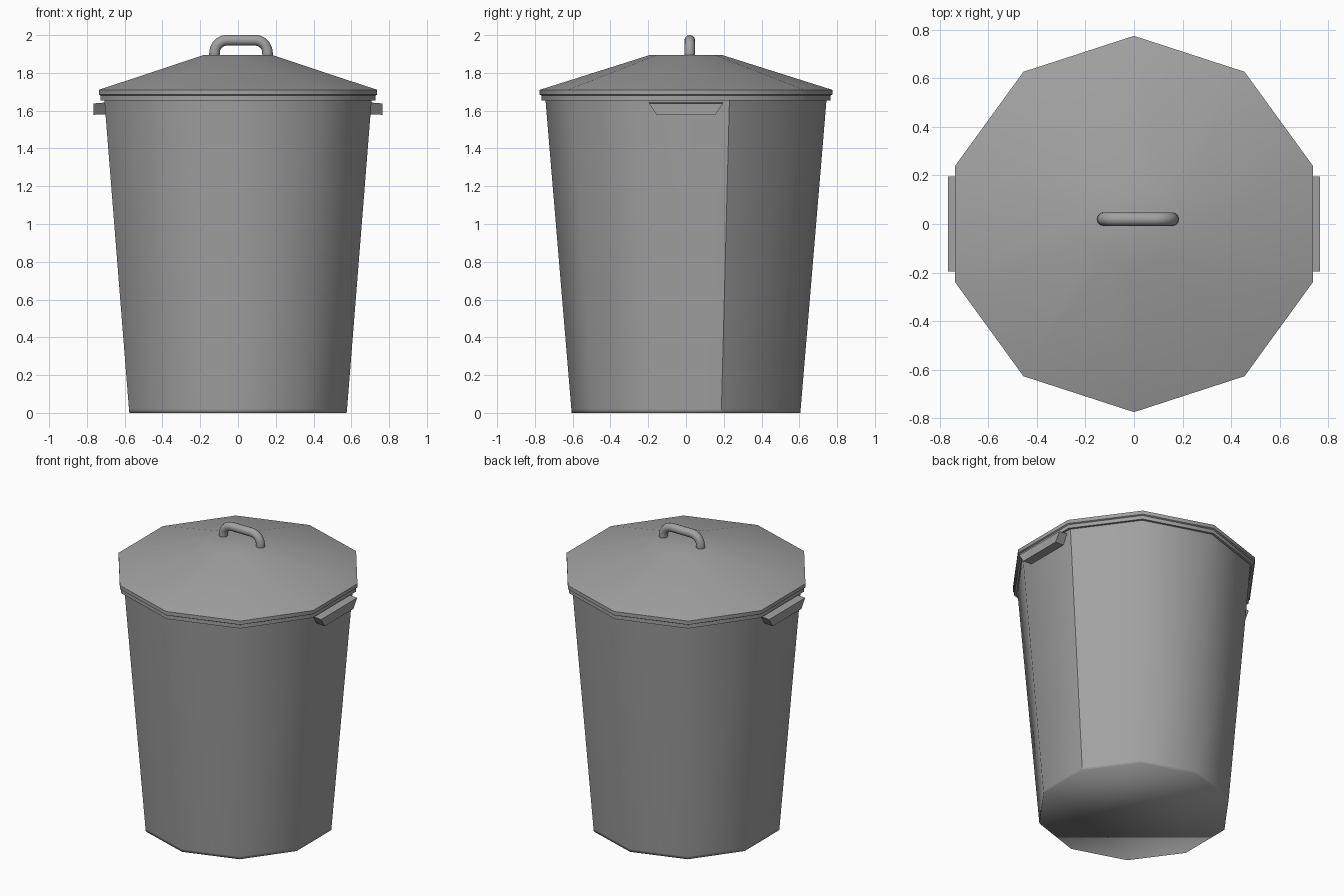
import bpy, bmesh, math
from mathutils import Vector

cube = bpy.data.objects.get("Cube")
if cube:
    bpy.data.objects.remove(cube, do_unlink=True)

SIDES = 10

metal = bpy.data.materials.new("grey metal")
metal.use_nodes = True
GREY = (0.36, 0.36, 0.36, 1)
metal.diffuse_color = GREY
metal.node_tree.nodes["Principled BSDF"].inputs["Base Color"].default_value = GREY


def finish(name, bm):
    """Turn a bmesh into a smooth-shaded grey object."""
    bmesh.ops.recalc_face_normals(bm, faces=bm.faces)
    for f in bm.faces:
        f.smooth = True
    mesh = bpy.data.meshes.new(name)
    bm.to_mesh(mesh)
    bm.free()
    mesh.materials.append(metal)
    obj = bpy.data.objects.new(name, mesh)
    bpy.context.collection.objects.link(obj)
    return obj


def lathe(name, profile, sharp_rings=(), seam=None):
    """Ten-sided closed shell from (radius, height) points, capped at both ends."""
    bm = bmesh.new()
    rings = []
    for r, z in profile:
        angles = [math.radians(18 + 360 * k / SIDES) for k in range(SIDES)]
        rings.append([bm.verts.new((r * math.cos(a), r * math.sin(a), z)) for a in angles])
    for a, b in zip(rings, rings[1:]):
        for k in range(SIDES):
            n = (k + 1) % SIDES
            bm.faces.new((a[k], a[n], b[n], b[k]))
    bm.faces.new(rings[0])
    bm.faces.new(rings[-1])
    for i in sharp_rings:
        for k in range(SIDES):
            bm.edges.get((rings[i][k], rings[i][k - 1])).smooth = False
    if seam is not None:
        for i in range(seam):
            bm.edges.get((rings[i][0], rings[i + 1][0])).smooth = False
    return finish(name, bm)


# Tapered bin body: outer wall, rim, inner wall and floor
lathe("bin_body",
      [(0.605, 0), (0.607, 0.02), (0.745, 1.67), (0.72, 1.67), (0.58, 0.04)],
      sharp_rings=(2, 3, 4), seam=2)

# Sloped lid with a stepped lip that overhangs the rim
lathe("lid",
      [(0.19, 1.895), (0.775, 1.71), (0.775, 1.685), (0.766, 1.68),
       (0.766, 1.655), (0.75, 1.655), (0.75, 1.685), (0.19, 1.86)],
      sharp_rings=(1, 2, 3, 4, 5, 6))


# Bent tube handle on the lid
def tube(name, path, radius, segments=12):
    bm = bmesh.new()
    rings = []
    for i, p in enumerate(path):
        t = (path[min(i + 1, len(path) - 1)] - path[max(i - 1, 0)]).normalized()
        across = Vector((0, 1, 0))
        up = t.cross(across)
        ring = []
        for k in range(segments):
            a = math.tau * k / segments
            ring.append(bm.verts.new(p + radius * (math.cos(a) * across + math.sin(a) * up)))
        rings.append(ring)
    for a, b in zip(rings, rings[1:]):
        for k in range(segments):
            n = (k + 1) % segments
            bm.faces.new((a[k], a[n], b[n], b[k]))
    bm.faces.new(rings[0])
    bm.faces.new(rings[-1])
    return finish(name, bm)


MID_X, HALF, TOP, BEND, TUBE = 0.016, 0.14, 1.973, 0.065, 0.028
path = [Vector((MID_X - HALF - 0.003, 0.02, 1.86))]
for side, start in ((-1, 180), (1, 90)):
    for step in range(6):
        a = math.radians(start - 90 * step / 5)
        path.append(Vector((MID_X + side * (HALF - BEND) + BEND * math.cos(a), 0.02,
                            TOP - BEND + BEND * math.sin(a))))
path.append(Vector((MID_X + HALF + 0.003, 0.02, 1.86)))
tube("lid_handle", path, TUBE)

# Trapezoid grips on both sides, just under the lid
for side, name in ((1, "left_grip"), (-1, "right_grip")):
    bm = bmesh.new()
    loops = []
    for x, low, high in ((0.68, 1.582, 1.645), (0.766, 1.578, 1.638)):
        corners = ((-0.155, low), (0.155, low), (0.195, high), (-0.195, high))
        loops.append([bm.verts.new((side * x, y, z)) for y, z in corners])
    inner, outer = loops
    bm.faces.new(inner)
    bm.faces.new(outer)
    for k in range(4):
        n = (k + 1) % 4
        bm.faces.new((inner[k], inner[n], outer[n], outer[k]))
    for e in bm.edges:
        e.smooth = False
    finish(name, bm)
